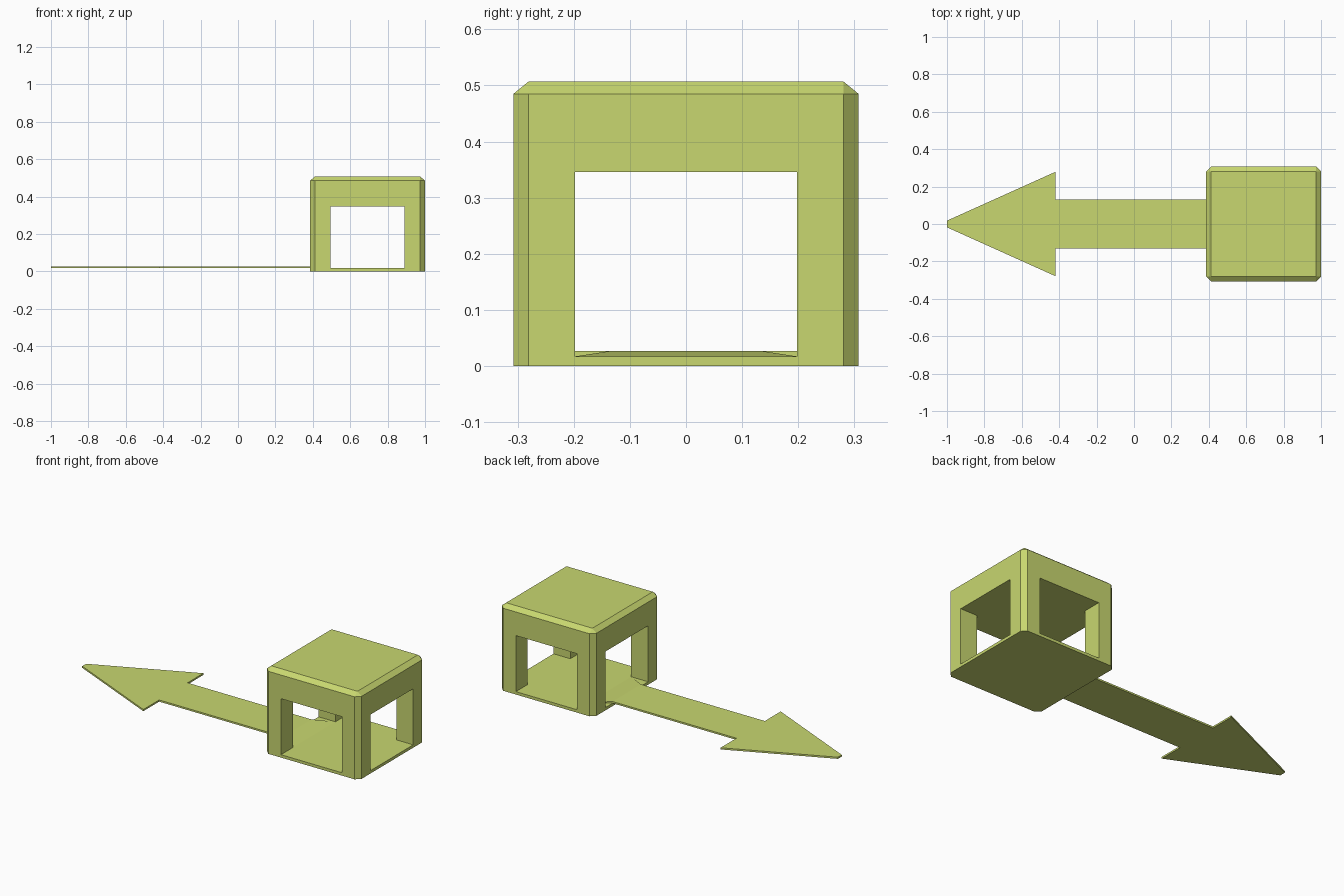
import bpy, bmesh

if "Cube" in bpy.data.objects:
    bpy.data.objects.remove(bpy.data.objects["Cube"])

CX, HALF, TOP = 0.6925, 0.3075, 0.507     # box centre x, half width, height
CHAMFER, SHOULDER = 0.027, 0.485
WIN, SILL, LINTEL = 0.198, 0.017, 0.346   # window half width, bottom, top
SHAFT, PLATE_TOP = 0.132, 0.027

mat = bpy.data.materials.new("lime")
mat.diffuse_color = (0.58, 0.68, 0.16, 1)
mat.use_nodes = True
mat.node_tree.nodes["Principled BSDF"].inputs["Base Color"].default_value = mat.diffuse_color


def finish(name, bm):
    bmesh.ops.recalc_face_normals(bm, faces=bm.faces)
    mesh = bpy.data.meshes.new(name)
    bm.to_mesh(mesh)
    bm.free()
    mesh.materials.append(mat)
    obj = bpy.data.objects.new(name, mesh)
    bpy.context.collection.objects.link(obj)
    return obj


def prism(name, outline, z0, z1):
    bm = bmesh.new()
    face = bm.faces.new([bm.verts.new((x, y, z0)) for x, y in outline])
    ext = bmesh.ops.extrude_face_region(bm, geom=[face], use_keep_orig=True)
    for v in ext["geom"]:
        if isinstance(v, bmesh.types.BMVert):
            v.co.z = z1
    return finish(name, bm)


# Box with chamfered top and upright edges, sharp at the bottom
bm = bmesh.new()
bmesh.ops.create_cube(bm, size=1)
for v in bm.verts:
    v.co = (CX + v.co.x * 2 * HALF, v.co.y * 2 * HALF, (v.co.z + 0.5) * TOP)
edges = [e for e in bm.edges if max(v.co.z for v in e.verts) > 0.1]
bmesh.ops.bevel(bm, geom=edges, offset=CHAMFER, segments=1, affect='EDGES')
for v in bm.verts:
    if 0.1 < v.co.z < TOP - 0.01:
        v.co.z = SHOULDER
box = finish("box", bm)

# Cross-shaped cutter opens all four sides and leaves square corner posts
w, f = WIN, 0.5
cross = [(-w, -f), (w, -f), (w, -w), (f, -w), (f, w), (w, w),
         (w, f), (-w, f), (-w, w), (-f, w), (-f, -w), (-w, -w)]
cutter = prism("window_cutter", [(CX + x, y) for x, y in cross], SILL, LINTEL)
cutter.hide_render = True
mod = box.modifiers.new("windows", 'BOOLEAN')
mod.operation = 'DIFFERENCE'
mod.solver = 'EXACT'
mod.object = cutter
bpy.context.view_layer.objects.active = box
bpy.ops.object.modifier_apply(modifier=mod.name)
bpy.data.objects.remove(cutter)

# Flat arrow pointing away from the box
left = CX - HALF
side = [(left, SHAFT), (-0.42, SHAFT), (-0.42, 0.279), (-1, 0.018)]
prism("arrow", side + [(x, -y) for x, y in reversed(side)], SILL, PLATE_TOP)

# Shallow ramp blending the arrow into the box floor
bm = bmesh.new()
for s in (-1, 1):
    for co in ((left, s * SHAFT, SILL), (left, s * SHAFT, PLATE_TOP),
               (CX - WIN, s * WIN, SILL)):
        bm.verts.new(co)
bmesh.ops.convex_hull(bm, input=bm.verts)
finish("arrow_ramp", bm)
